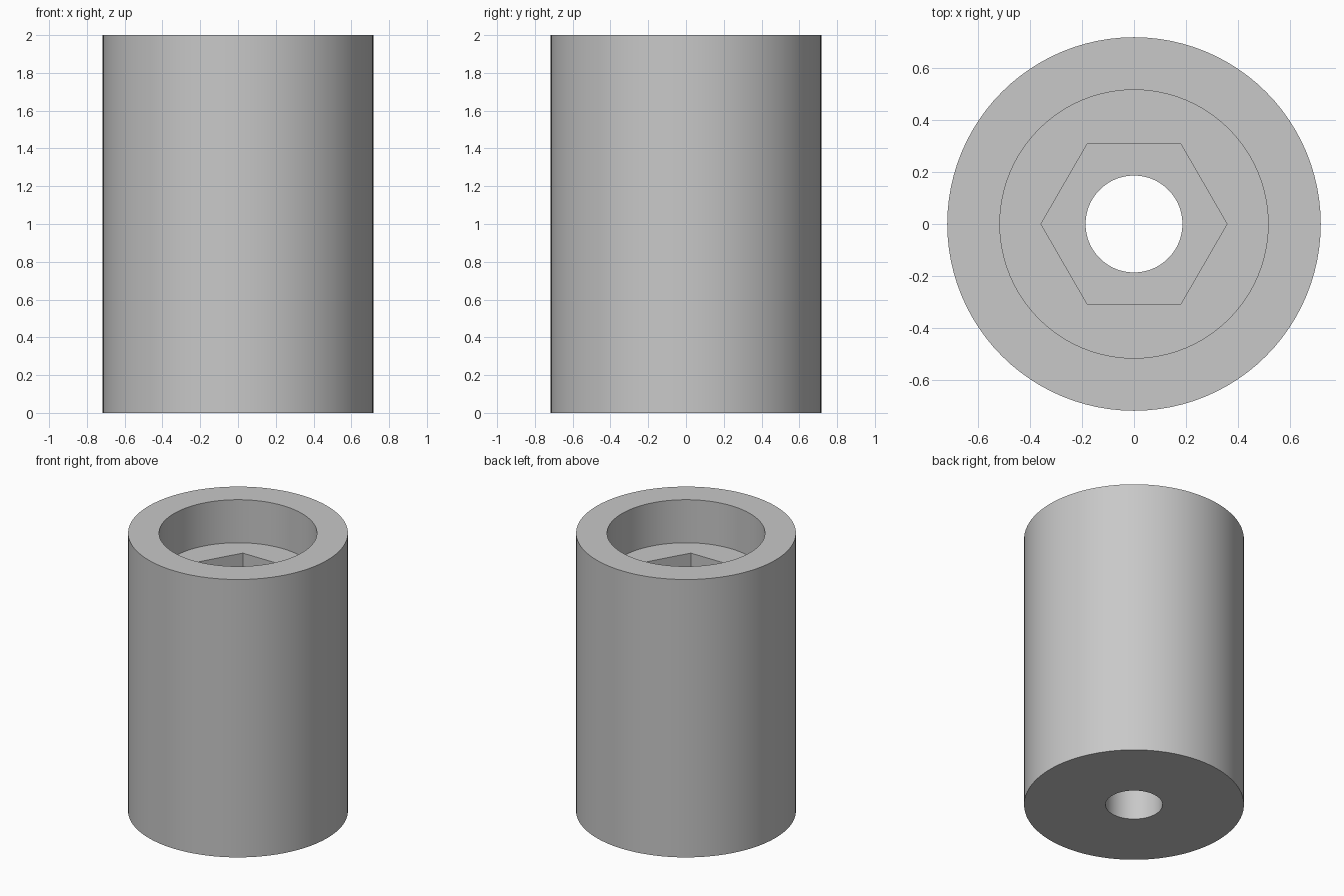
import bpy
import bmesh
from math import cos, pi, sin

# Remove the default cube
cube = bpy.data.objects.get("Cube")
if cube:
    bpy.data.objects.remove(cube, do_unlink=True)

SIDES = 96  # divisible by six, so the hexagon corners fall on ring points


def circle(radius):
    return lambda a: radius


def hexagon(corner_radius):
    """Radius of a hexagon with corners on the x axis, at angle a."""
    return lambda a: corner_radius * cos(pi / 6) / cos(a % (pi / 3) - pi / 6)


# Dimensions
HEIGHT, RECESS_FLOOR, HEX_FLOOR = 2.0, 1.69, 1.39
outer, recess, socket, bore = circle(0.717), circle(0.515), hexagon(0.357), circle(0.186)

# Closed profile: outer wall, rim, round recess, hexagonal pocket, through hole
profile = [
    (outer, 0), (outer, HEIGHT),
    (recess, HEIGHT), (recess, RECESS_FLOOR),
    (socket, RECESS_FLOOR), (socket, HEX_FLOOR),
    (bore, HEX_FLOOR), (bore, 0),
]

bm = bmesh.new()
rings = []
for shape, z in profile:
    angles = [2 * pi * i / SIDES for i in range(SIDES)]
    rings.append([bm.verts.new((shape(a) * cos(a), shape(a) * sin(a), z)) for a in angles])

for k, ring in enumerate(rings):
    following = rings[(k + 1) % len(rings)]
    for i in range(SIDES):
        j = (i + 1) % SIDES
        bm.faces.new((ring[i], ring[j], following[j], following[i]))
bmesh.ops.recalc_face_normals(bm, faces=bm.faces)

mesh = bpy.data.meshes.new("spacer_body")
bm.to_mesh(mesh)
bm.free()
body = bpy.data.objects.new("spacer_body", mesh)
bpy.context.collection.objects.link(body)

# Plain grey material
grey = bpy.data.materials.new("light_grey")
grey.use_nodes = True
colour = (0.58, 0.58, 0.58, 1)
grey.diffuse_color = colour
grey.node_tree.nodes["Principled BSDF"].inputs["Base Color"].default_value = colour
mesh.materials.append(grey)

# Smooth round walls with crisp edges
bpy.ops.object.select_all(action="DESELECT")
body.select_set(True)
bpy.context.view_layer.objects.active = body
bpy.ops.object.shade_smooth_by_angle(angle=pi / 6)
